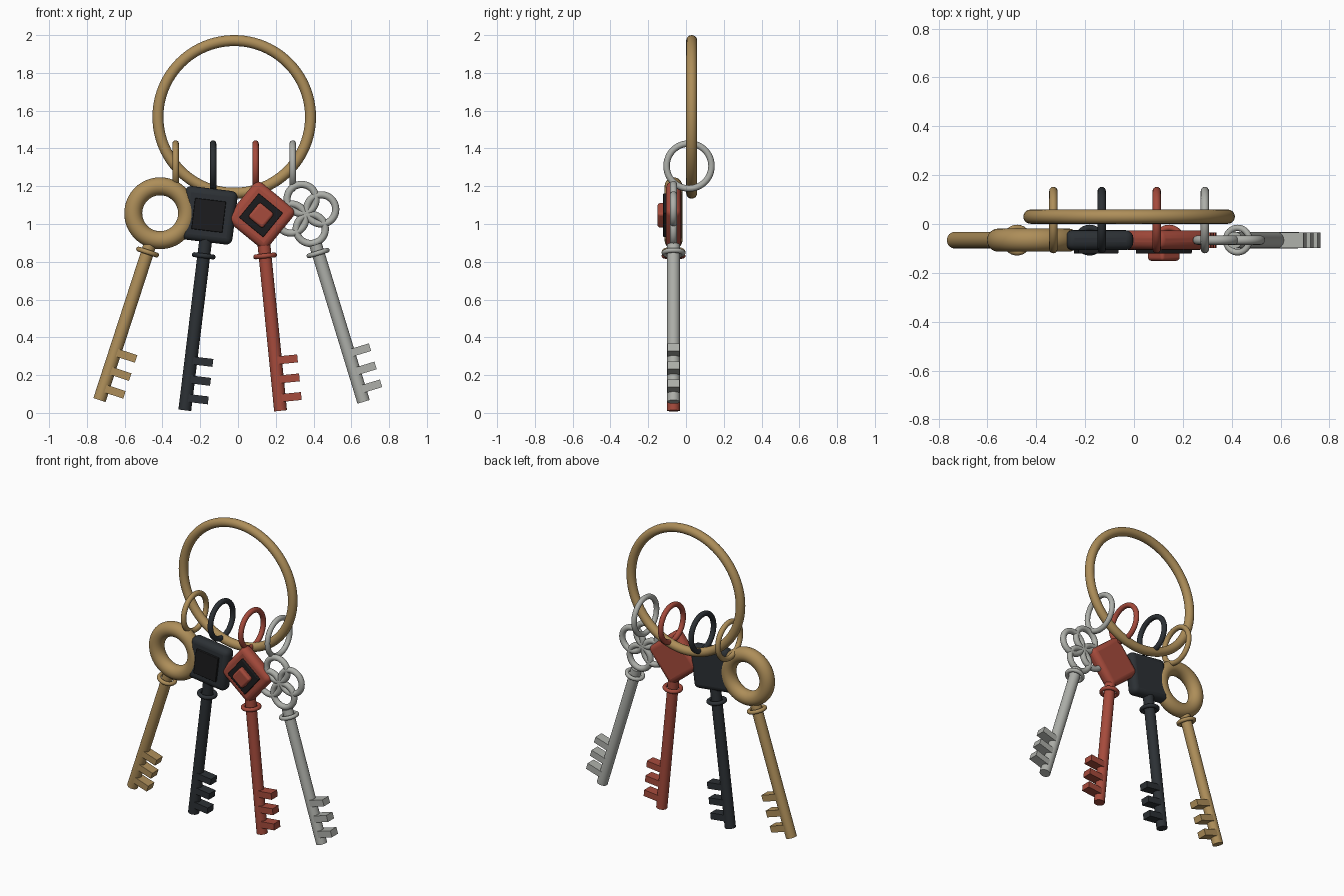
import bpy
from math import radians, sin, cos, pi
from mathutils import Matrix

if "Cube" in bpy.data.objects:
    bpy.data.objects.remove(bpy.data.objects["Cube"])


def material(name, rgb):
    m = bpy.data.materials.new(name)
    m.diffuse_color = (*rgb, 1)
    m.use_nodes = True
    m.node_tree.nodes["Principled BSDF"].inputs["Base Color"].default_value = m.diffuse_color
    return m


GOLD = material("gold", (0.42, 0.27, 0.10))
BLACK = material("black", (0.025, 0.03, 0.035))
DARK = material("dark_inlay", (0.012, 0.012, 0.013))
RED = material("red", (0.38, 0.07, 0.045))
SILVER = material("silver", (0.42, 0.43, 0.40))


def finish(name, mat, frame):
    ob = bpy.context.object
    ob.name = name
    ob.data.materials.append(mat)
    bpy.ops.object.shade_smooth_by_angle(angle=radians(40))
    bpy.context.view_layer.update()
    ob.matrix_world = frame @ ob.matrix_world
    return ob


def torus(name, mat, frame, loc, rot, major, minor, seg=48, sides=16):
    bpy.ops.mesh.primitive_torus_add(location=loc, rotation=rot, major_radius=major,
                                     minor_radius=minor, major_segments=seg,
                                     minor_segments=sides)
    return finish(name, mat, frame)


def block(name, mat, frame, loc, size, bevel=0.0, spin=0.0):
    bpy.ops.mesh.primitive_cube_add(size=1, location=loc, rotation=(0, spin, 0))
    ob = bpy.context.object
    for v in ob.data.vertices:
        v.co = [c * s for c, s in zip(v.co, size)]
    ob = finish(name, mat, frame)
    if bevel:
        mod = ob.modifiers.new("rounded_edges", 'BEVEL')
        mod.width = bevel
        mod.segments = 4
    return ob


WORLD = Matrix.Identity(4)
FACE = (pi / 2, 0, 0)      # torus seen as a circle from the front
SIDE = (0, pi / 2, 0)      # torus seen as a circle from the side

# Large carrying ring
torus("key_ring", GOLD, WORLD, (-0.02, 0.03, 1.567), FACE, 0.404, 0.029, 96, 20)


# Heads, each centred on the origin of its key frame
def round_head(frame):
    torus("gold_head", GOLD, frame, (0, 0, 0), FACE, 0.1425, 0.0475, 64, 24)


def square_head(frame):
    block("black_head", BLACK, frame, (0, 0, 0), (0.28, 0.082, 0.285), 0.033)
    block("black_inlay", DARK, frame, (0, -0.042, 0), (0.165, 0.026, 0.165), 0.004)


def diamond_head(frame):
    q = pi / 4
    block("red_head", RED, frame, (0, 0, 0), (0.272, 0.08, 0.272), 0.033, q)
    block("red_inlay", DARK, frame, (0, -0.042, 0), (0.165, 0.026, 0.165), 0.004, q)
    block("red_stud", RED, frame, (0, -0.062, 0), (0.1, 0.046, 0.1), 0.014, q)


def clover_head(frame):
    for i in range(4):
        a = i * pi / 2
        torus(f"silver_petal_{i + 1}", SILVER, frame,
              (0.083 * sin(a), 0, 0.083 * cos(a)), FACE, 0.077, 0.019)


# name, material, head builder, head centre x and z, tilt, link ring x, shaft top
KEYS = [
    ("gold", GOLD, round_head, -0.412, 1.057, 18, -0.33, -0.15),
    ("black", BLACK, square_head, -0.155, 1.046, 7, -0.132, -0.10),
    ("red", RED, diamond_head, 0.122, 1.046, -5.7, 0.093, -0.10),
    ("silver", SILVER, clover_head, 0.361, 1.053, -17, 0.29, -0.17),
]
TIP = -1.04

for name, mat, head, x, z, tilt, link_x, top in KEYS:
    frame = Matrix.Translation((x, -0.066, z)) @ Matrix.Rotation(radians(tilt), 4, 'Y')
    head(frame)
    # Shaft and collar
    bpy.ops.mesh.primitive_cylinder_add(vertices=32, radius=0.034, depth=top - TIP,
                                        location=(0, 0, (top + TIP) / 2))
    finish(f"{name}_shaft", mat, frame)
    torus(f"{name}_collar", mat, frame, (0, 0, -0.216), (0, 0, 0), 0.05, 0.013)
    # Teeth
    for i, up in enumerate((0.067, 0.166, 0.267)):
        block(f"{name}_tooth_{i + 1}", mat, frame, (0.0625, 0, TIP + up),
              (0.109, 0.064, 0.042))
    # Small link ring
    torus(f"{name}_link", mat, WORLD, (link_x, 0.016, 1.307), SIDE, 0.119, 0.017)
